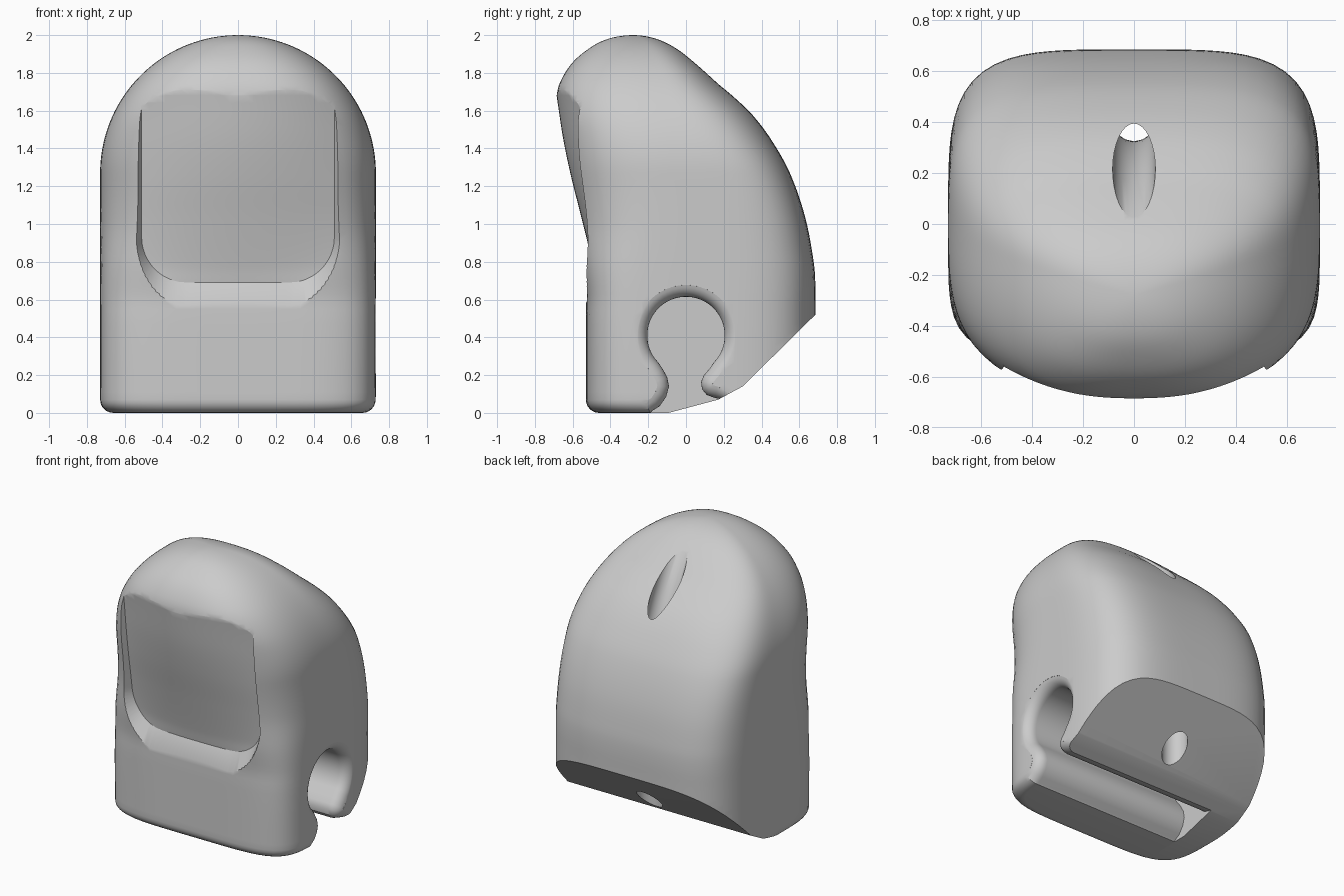
import bpy, bmesh
from math import sin, cos, pi, sqrt, radians

cube = bpy.data.objects.get("Cube")
if cube:
    bpy.data.objects.remove(cube)

grey = bpy.data.materials.new("plain_grey")
grey.use_nodes = True
GREY = (0.6, 0.6, 0.6, 1)
grey.diffuse_color = GREY
grey.node_tree.nodes["Principled BSDF"].inputs["Base Color"].default_value = GREY


def loft(name, rings):
    """Closed solid through rings of equal, even length; caps are quad strips."""
    bm = bmesh.new()
    loops = [[bm.verts.new(p) for p in ring] for ring in rings]
    n = len(loops[0])
    for a, b in zip(loops, loops[1:]):
        for i in range(n):
            j = (i + 1) % n
            bm.faces.new((a[i], a[j], b[j], b[i]))
    for cap in (loops[0], loops[-1]):
        for i in range(n // 2 - 1):
            bm.faces.new((cap[i], cap[i + 1], cap[n - 2 - i], cap[n - 1 - i]))
    bmesh.ops.recalc_face_normals(bm, faces=bm.faces)
    mesh = bpy.data.meshes.new(name)
    bm.to_mesh(mesh)
    bm.free()
    obj = bpy.data.objects.new(name, mesh)
    bpy.context.collection.objects.link(obj)
    return obj


def curve_value(table, s):
    """Smooth interpolation through (position, value) pairs."""
    if s <= table[0][0]:
        return table[0][1]
    if s >= table[-1][0]:
        return table[-1][1]

    def slope(i):
        a, b = table[max(i - 1, 0)], table[min(i + 1, len(table) - 1)]
        return (b[1] - a[1]) / (b[0] - a[0])

    i = max(k for k in range(len(table) - 1) if table[k][0] <= s)
    (s0, v0), (s1, v1) = table[i], table[i + 1]
    d = s1 - s0
    t = (s - s0) / d
    return ((1 + 2 * t) * (1 - t) ** 2 * v0 + t * (1 - t) ** 2 * d * slope(i)
            + t * t * (3 - 2 * t) * v1 + t * t * (t - 1) * d * slope(i + 1))


# Body: stacked rounded sections, arched to a dome at the top
HALF, SPRING, EDGE = 0.73, 1.27, 0.07
FRONT = [(0, -.53), (.5, -.53), (.62, -.53), (.8, -.56), (1.04, -.6), (1.27, -.64),
         (1.45, -.665), (1.59, -.685), (1.7, -.685), (1.79, -.668), (1.94, -.605),
         (2.09, -.515), (2.23, -.425), (2.417, -.28)]
BACK = [(0, .685), (.55, .685), (.68, .685), (.8, .676), (1.04, .63), (1.27, .55),
        (1.45, .45), (1.59, .35), (1.7, .25), (1.79, .165), (1.94, .05),
        (2.09, -.05), (2.23, -.145), (2.417, -.28)]
MIDDLE = [(0, 0), (1.1, 0), (1.6, -.08), (2.417, -.28)]
FRONT_POWER = [(0, 5), (.6, 5), (1, 3.4), (1.6, 3), (2.417, 2.2)]
BACK_POWER = [(0, 4), (1.1, 4), (1.7, 3), (2.417, 2.2)]


def section(s, z, w, inset=0):
    c = curve_value(MIDDLE, s)
    ring = []
    for k in range(96):
        a = 2 * pi * (k + 0.5) / 96
        rear = sin(a) > 0
        p = curve_value(BACK_POWER if rear else FRONT_POWER, s)
        depth = abs(curve_value(BACK if rear else FRONT, s) - c) - inset
        r = (abs(cos(a)) ** p + abs(sin(a)) ** p) ** (-1 / p)
        ring.append(((w - inset) * r * cos(a), c + depth * r * sin(a), z))
    return ring


rings = []
for k in range(7):
    a = pi / 2 * k / 6
    rings.append(section(0, EDGE * (1 - cos(a)), HALF, EDGE * (1 - sin(a))))
for k in range(1, 31):
    z = EDGE + (SPRING - EDGE) * k / 30
    rings.append(section(z, z, HALF))
for k in range(1, 37):
    a = radians(88.8) * k / 36
    rings.append(section(SPRING + HALF * a, SPRING + HALF * sin(a), HALF * cos(a)))
body = loft("body", rings)
body.data.materials.append(grey)

# Face recess: bowed panel with rounded lower corners and a flared rim
PANEL = [(.69, -.475), (.77, -.49), (1.02, -.55), (1.25, -.608), (1.45, -.65),
         (1.68, -.685), (1.78, -.7)]
BOW = [(.69, .1), (.8, .18), (1.1, .3), (1.5, .43), (1.78, .45)]
LOW, CORNER = 0.69, 0.24
rings = []
for k in range(41):
    z = LOW + 1.07 * (k / 40) ** 1.5
    up = max(0, 1 - (z - LOW) / CORNER)
    h = 0.51 - CORNER + CORNER * sqrt(1 - up * up)
    xs = [h * (i / 12 - 1) for i in range(25)]
    inner = [(x, curve_value(PANEL, z) + curve_value(BOW, z) * x * x, z) for x in xs]
    outer = [(x * 1.5, y - 0.5, z - up * up) for x, y, z in reversed(inner)]
    rings.append(inner + outer)
cutters = [loft("face_recess_cutter", rings)]

# Sloping underside and back chamfer
under = [(-.13, -.01), (.17, .07), (.3, .14), (.685, .52), (1, .83),
         (1.1, -.2), (.4, -.2), (-.13, -.2)]
cutters.append(loft("underside_cutter", [[(x, y, z) for y, z in under] for x in (-1, 1)]))

# Keyhole groove along x, closed at one end and rounded at its open mouth
front_lip = [(-.24, -.2), (-.21, -.03), (-.18, .01), (-.14, .035), (-.105, .085),
             (-.09, .14), (-.1, .19), (-.125, .235)]
back_lip = [(.125, .235), (.095, .2), (.08, .165), (.085, .125), (.11, .095),
            (.15, .08), (.2, .07), (.24, -.2)]
bulb = [(.205 * sin(a), .41 + .205 * cos(a))
        for a in (radians(-134 + 268 * k / 39) for k in range(40))]
keyhole = front_lip + bulb + back_lip


def widened(d):
    out = []
    for i, (y, z) in enumerate(keyhole):
        (y0, z0), (y1, z1) = keyhole[i - 1], keyhole[(i + 1) % len(keyhole)]
        ty, tz = y1 - y0, z1 - z0
        length = sqrt(ty * ty + tz * tz)
        out.append((y - d * tz / length, z + d * ty / length))
    return out


MOUTH = 0.075
stations = [(-0.5, 0), (0.655, 0)]
for k in range(1, 8):
    a = radians(80) * k / 7
    stations.append((0.655 + MOUTH * sin(a), MOUTH * (1 - cos(a))))
stations.append((0.85, MOUTH))
cutters.append(loft("groove_cutter",
                    [[(x, y, z) for y, z in widened(d)] for x, d in stations]))

# Bent cord hole from the sloping back down to the chamfer
BORE, BEND = 0.084, 1.36
path = [(0.41, -0.1, 0), (0.41, 0.6, 0)]
for k in range(15):
    a = radians(29) * k / 14
    path.append((0.41 - BEND * (1 - cos(a)), 1.0 + BEND * sin(a), a))
y, z, a = path[-1]
path.append((y - 0.35 * sin(a), z + 0.35 * cos(a), a))
rings = []
for y, z, a in path:
    rings.append([(BORE * cos(t), y + BORE * sin(t) * cos(a), z + BORE * sin(t) * sin(a))
                  for t in (2 * pi * k / 32 for k in range(32))])
cutters.append(loft("cord_hole_cutter", rings))

# Carve the body, then smooth it
bpy.ops.object.select_all(action="DESELECT")
bpy.context.view_layer.objects.active = body
body.select_set(True)
for cutter in cutters:
    cutter.hide_render = True
    mod = body.modifiers.new(cutter.name, "BOOLEAN")
    mod.operation = "DIFFERENCE"
    mod.solver = "EXACT"
    mod.object = cutter
    bpy.ops.object.modifier_apply(modifier=mod.name)
    bpy.data.objects.remove(cutter)
bpy.ops.object.shade_smooth_by_angle(angle=radians(32))
